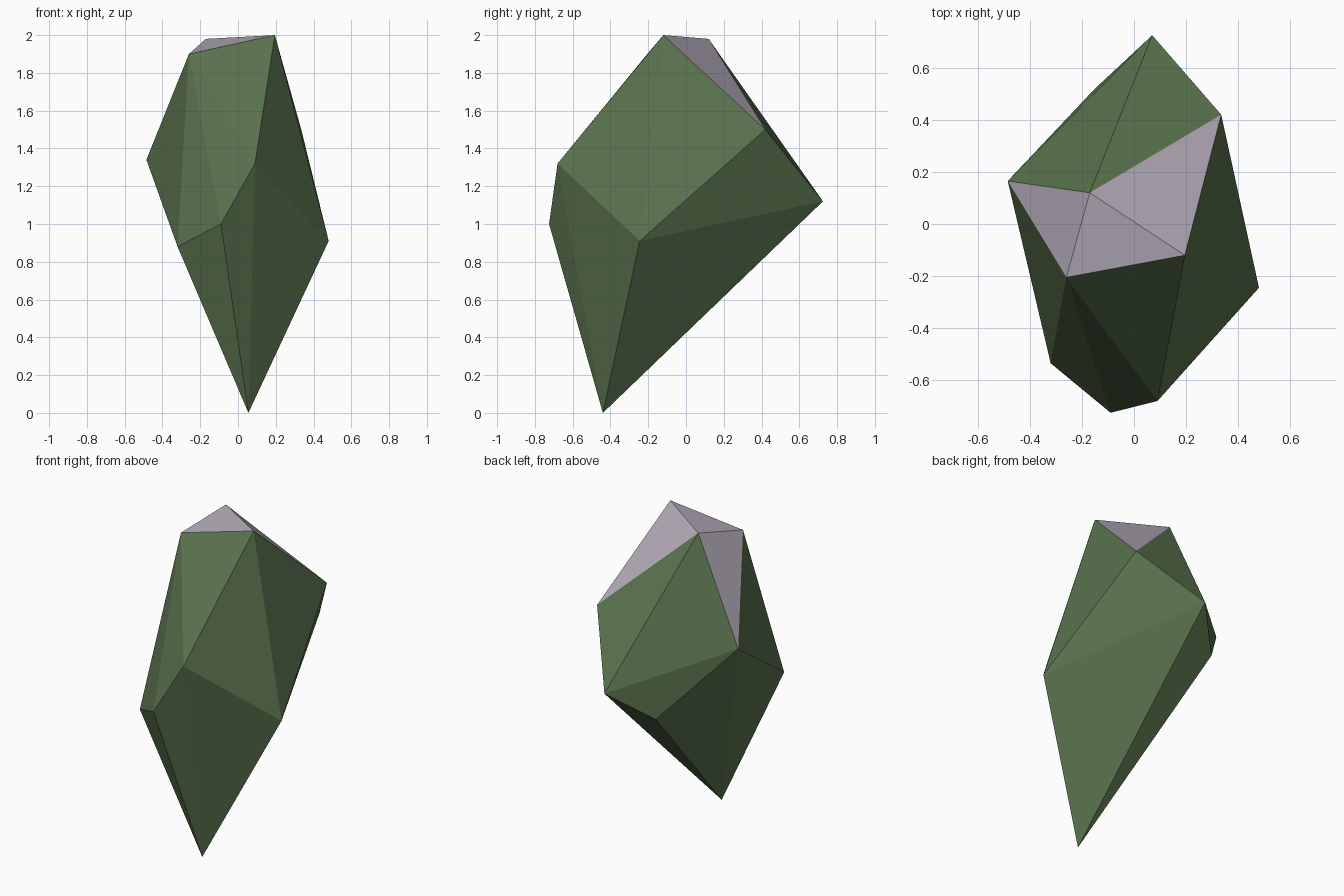
import bpy
import bmesh

if "Cube" in bpy.data.objects:
    bpy.data.objects.remove(bpy.data.objects["Cube"])


def make_material(name, color):
    mat = bpy.data.materials.new(name)
    mat.diffuse_color = (*color, 1.0)
    mat.use_nodes = True
    mat.node_tree.nodes["Principled BSDF"].inputs["Base Color"].default_value = mat.diffuse_color
    return mat


# Corner points of the faceted rock, from the top down
corners = [
    (0.195, -0.12, 2.0), (-0.17, 0.12, 1.98), (-0.26, -0.205, 1.90),   # peak
    (0.335, 0.42, 1.50), (-0.485, 0.165, 1.34), (0.09, -0.68, 1.32),   # shoulders
    (0.07, 0.725, 1.12), (-0.09, -0.725, 1.00), (-0.15, 0.52, 0.935),  # waist
    (0.48, -0.245, 0.91), (-0.32, -0.535, 0.88),
    (0.055, -0.44, 0.0),                                               # bottom tip
]

# Wrap the corners in a convex shell
bm = bmesh.new()
for co in corners:
    bm.verts.new(co)
bmesh.ops.convex_hull(bm, input=bm.verts[:])
bmesh.ops.recalc_face_normals(bm, faces=bm.faces[:])

# Bare stone on the high facets that do not face forward, moss elsewhere
for face in bm.faces:
    high = face.calc_center_median().z > 1.7
    face.material_index = 1 if high and face.normal.y > -0.4 else 0
    face.smooth = False

mesh = bpy.data.meshes.new("rock")
bm.to_mesh(mesh)
bm.free()
mesh.materials.append(make_material("moss green", (0.102, 0.171, 0.076)))
mesh.materials.append(make_material("pale stone", (0.445, 0.402, 0.474)))

rock = bpy.data.objects.new("rock", mesh)
bpy.context.collection.objects.link(rock)
